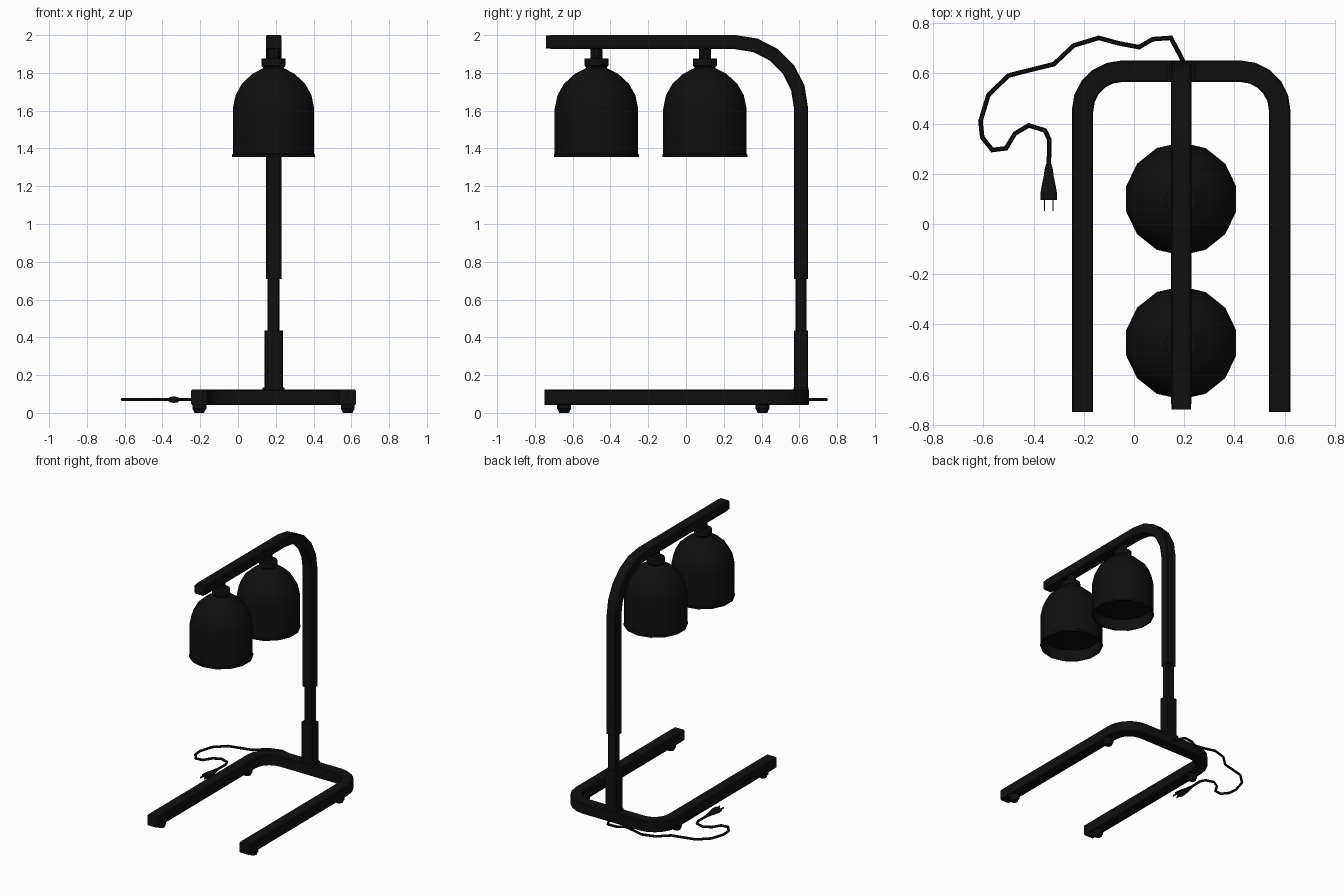
import bpy, bmesh, math
from mathutils import Vector

if "Cube" in bpy.data.objects:
    bpy.data.objects.remove(bpy.data.objects["Cube"])

black = bpy.data.materials.new("black_metal")
black.diffuse_color = (0.005, 0.005, 0.005, 1)
black.use_nodes = True
black.node_tree.nodes["Principled BSDF"].inputs["Base Color"].default_value = black.diffuse_color
CX, BACK = 0.188, 0.609          # post position


def finish(name, bm, angle=30):
    bmesh.ops.remove_doubles(bm, verts=bm.verts, dist=1e-5)
    bmesh.ops.recalc_face_normals(bm, faces=bm.faces)
    me = bpy.data.meshes.new(name)
    bm.to_mesh(me)
    bm.free()
    me.materials.append(black)
    ob = bpy.data.objects.new(name, me)
    bpy.context.collection.objects.link(ob)
    bpy.context.view_layer.objects.active = ob
    ob.select_set(True)
    bpy.ops.object.shade_smooth_by_angle(angle=math.radians(angle))
    ob.select_set(False)
    return ob


def rect(w, h, b=0.006):
    """Rectangle with chamfered corners."""
    x, y = w / 2, h / 2
    return [(x, b - y), (x, y - b), (x - b, y), (b - x, y),
            (-x, y - b), (-x, b - y), (b - x, -y), (x - b, -y)]


def ngon(r, n=6):
    return [(r * math.cos(2 * math.pi * i / n), r * math.sin(2 * math.pi * i / n)) for i in range(n)]


def sweep(name, path, up, section):
    """Mitred sweep of a section (side, up) along a planar path."""
    bm = bmesh.new()
    path, up = [Vector(p) for p in path], Vector(up)
    rings = []
    for i, p in enumerate(path):
        a = (p - path[i - 1]).normalized() if i else None
        b = (path[i + 1] - p).normalized() if i < len(path) - 1 else None
        a, b = a or b, b or a
        side = up.cross(a + b).normalized()
        side /= max(0.5, side.dot(up.cross(a)))
        rings.append([bm.verts.new(p + side * u + up * v) for u, v in section])
    n = len(section)
    for r, s in zip(rings, rings[1:]):
        for i in range(n):
            bm.faces.new((r[i], r[(i + 1) % n], s[(i + 1) % n], s[i]))
    bm.faces.new(rings[0])
    bm.faces.new(rings[-1])
    return finish(name, bm)


def lathe(name, profile, loc, n=14, cap=True):
    """Turn (radius, z) points round a vertical axis."""
    bm = bmesh.new()
    rings = []
    for r, z in profile:
        rings.append([bm.verts.new((loc[0] + r * math.cos(math.pi / 2 + 2 * math.pi * i / n),
                                    loc[1] + r * math.sin(math.pi / 2 + 2 * math.pi * i / n),
                                    loc[2] + z)) for i in range(n)])
    for r, s in zip(rings, rings[1:]):
        for i in range(n):
            bm.faces.new((r[i], r[(i + 1) % n], s[(i + 1) % n], s[i]))
    if cap:
        bm.faces.new(rings[0])
        bm.faces.new(rings[-1])
    return finish(name, bm)


def arc(cx, cy, r, a0, a1, n=5):
    return [(cx + r * math.cos(math.radians(a0 + (a1 - a0) * i / n)),
             cy + r * math.sin(math.radians(a0 + (a1 - a0) * i / n))) for i in range(n + 1)]


# U-shaped base tube with end plugs
L, R, r = -0.205, 0.581, 0.157
base = [(L, -0.725)] + arc(L + r, BACK - r, r, 180, 90) + arc(R - r, BACK - r, r, 90, 0) + [(R, -0.725)]
sweep("base_tube", [(x, y, 0.0825) for x, y in base], (0, 0, 1), rect(0.085, 0.084))
for side, x in (("left", L), ("right", R)):
    sweep("base_plug_" + side, [(x, -0.724, 0.0825), (x, -0.75, 0.0825)], (0, 0, 1), rect(0.085, 0.082))
    # rubber feet
    for end, y in (("front", -0.645), ("back", 0.405)):
        lathe(f"foot_{end}_{side}", [(0.026, 0), (0.03, 0.012), (0.037, 0.022), (0.037, 0.045)], (x, y, 0), 12)

# telescopic post
X = (1, 0, 0)
sweep("post_foot", [(CX, BACK, 0.12), (CX, BACK, 0.135)], X, rect(0.08, 0.118))
sweep("post_sleeve", [(CX, BACK, 0.12), (CX, BACK, 0.435)], X, rect(0.076, 0.098))
sweep("post_inner", [(CX, BACK, 0.40), (CX, BACK, 0.75)], X, rect(0.056, 0.066))

# upper post bending into the overhead arm
rb, top = 0.35, 1.963
arm = [(BACK, 0.71)] + arc(BACK - rb, top - rb, rb, 0, 90) + [(-0.718, top)]
sweep("upper_arm", [(CX, y, z) for y, z in arm], X, rect(0.074, 0.082))
sweep("arm_plug", [(CX, -0.717, top), (CX, -0.74, top)], X, rect(0.07, 0.078))

# two heat lamps
shade = [(0.05, 1.828), (0.115, 1.795), (0.172, 1.742), (0.206, 1.682), (0.221, 1.61),
         (0.221, 1.372), (0.225, 1.368), (0.225, 1.355), (0.214, 1.355), (0.212, 1.44)]
for pos, y in (("front", -0.474), ("back", 0.1)):
    at = (CX, y, 0)
    lathe("lamp_shade_" + pos, shade, at, cap=False)
    lathe("lamp_face_" + pos, [(0.213, 1.44), (0.19, 1.432), (0.1, 1.428)], at)
    lathe("lamp_collar_" + pos, [(0.053, 1.815), (0.055, 1.83), (0.064, 1.84), (0.064, 1.875)], at, 12)
    lathe("lamp_stem_" + pos, [(0.032, 1.87), (0.032, 1.935)], at, 10)

# power cord lying behind the base
cord = [(0.2, 0.64), (0.18, 0.68), (0.147, 0.742), (0.075, 0.737), (0.02, 0.705), (-0.06, 0.72),
        (-0.14, 0.742), (-0.24, 0.712), (-0.32, 0.637), (-0.41, 0.615), (-0.5, 0.592), (-0.58, 0.515),
        (-0.612, 0.41), (-0.605, 0.345), (-0.565, 0.295), (-0.51, 0.302), (-0.475, 0.36),
        (-0.42, 0.393), (-0.355, 0.373), (-0.337, 0.335), (-0.34, 0.225)]
sweep("power_cord", [(x, y, 0.07) for x, y in cord], (0, 0, 1), ngon(0.009))

# plug: flattened body tapering to the cord, with two prongs
plug = lathe("plug_body", [(0.011, 0.24), (0.018, 0.215), (0.02, 0.195), (0.03, 0.15), (0.035, 0.12), (0.035, 0.095)],
             (0, 0, 0), 10)
for v in plug.data.vertices:
    x, y, z = v.co
    v.co = (x - 0.34, z, 0.07 + y * 0.5)
plug.data.flip_normals()
for side, s in (("left", -1), ("right", 1)):
    x = -0.34 + s * 0.017
    sweep("prong_" + side, [(x, 0.1, 0.07), (x, 0.052, 0.07)], (0, 0, 1), rect(0.004, 0.014, 0.001))
